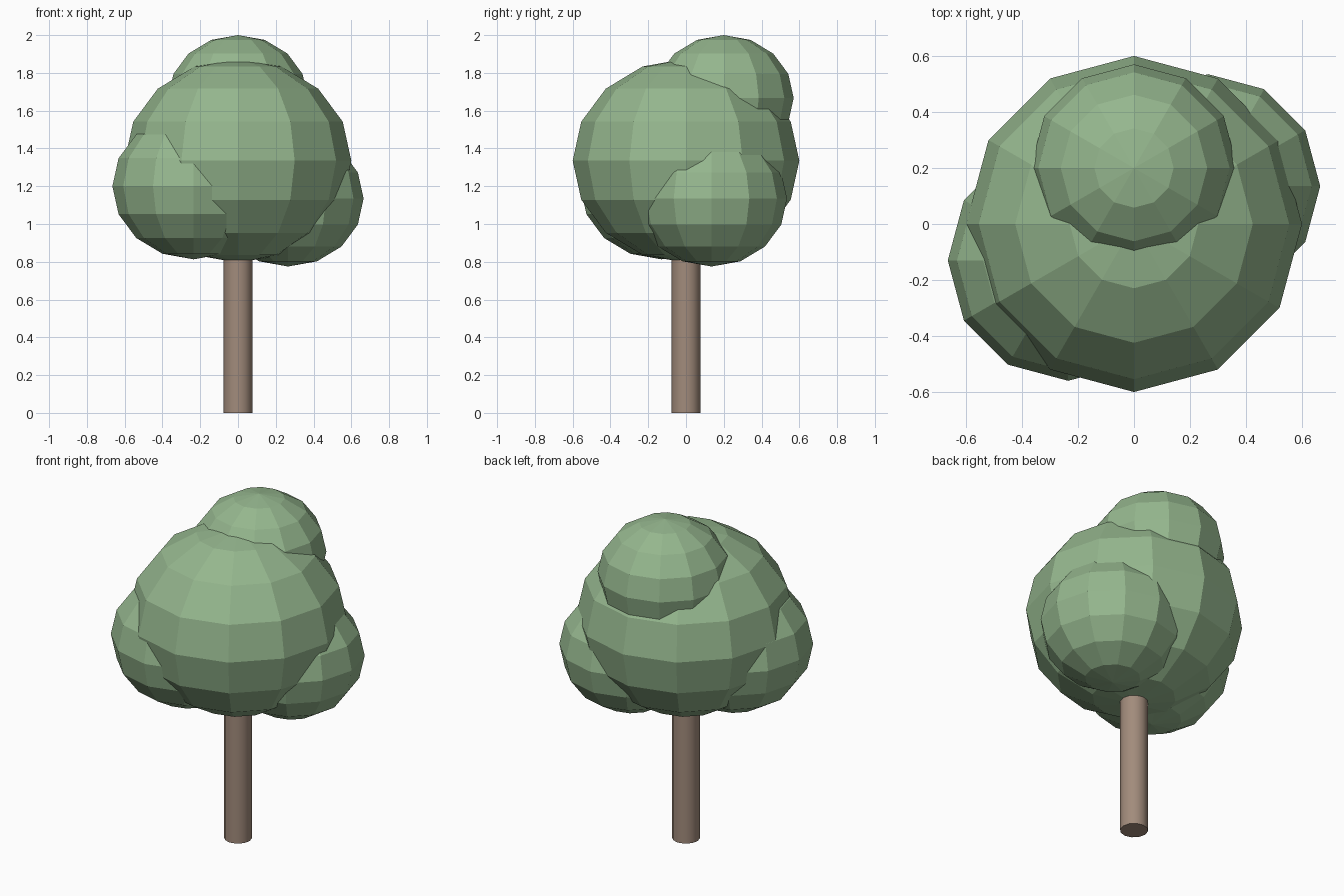
import bpy

if "Cube" in bpy.data.objects:
    bpy.data.objects.remove(bpy.data.objects["Cube"])


def material(name, color):
    mat = bpy.data.materials.new(name)
    mat.diffuse_color = color
    mat.use_nodes = True
    mat.node_tree.nodes["Principled BSDF"].inputs["Base Color"].default_value = mat.diffuse_color
    return mat


leaf = material("leaf_green", (0.30, 0.47, 0.27, 1))
bark = material("bark_brown", (0.36, 0.26, 0.20, 1))

# Trunk: smooth cylinder running up into the crown
trunk_top = 1.0
bpy.ops.mesh.primitive_cylinder_add(vertices=12, radius=0.077, depth=trunk_top,
                                    location=(0, 0, trunk_top / 2))
trunk = bpy.context.object
trunk.name = "trunk"
trunk.data.materials.append(bark)
bpy.ops.object.shade_smooth_by_angle()


# Foliage: low-poly, flat-shaded spheres, slightly squashed in height
def foliage(name, radius, location):
    bpy.ops.mesh.primitive_uv_sphere_add(segments=12, ring_count=8,
                                         radius=radius, location=location)
    clump = bpy.context.object
    clump.name = name
    clump.scale.z = 0.9
    bpy.ops.object.transform_apply(location=False, rotation=False, scale=True)
    clump.data.materials.append(leaf)
    bpy.ops.object.shade_flat()


foliage("main_foliage", 0.60, (0, 0, 1.335))
foliage("top_foliage", 0.37, (0, 0.20, 1.667))
foliage("left_foliage", 0.43, (-0.235, -0.13, 1.20))
foliage("right_foliage", 0.40, (0.265, 0.135, 1.135))
